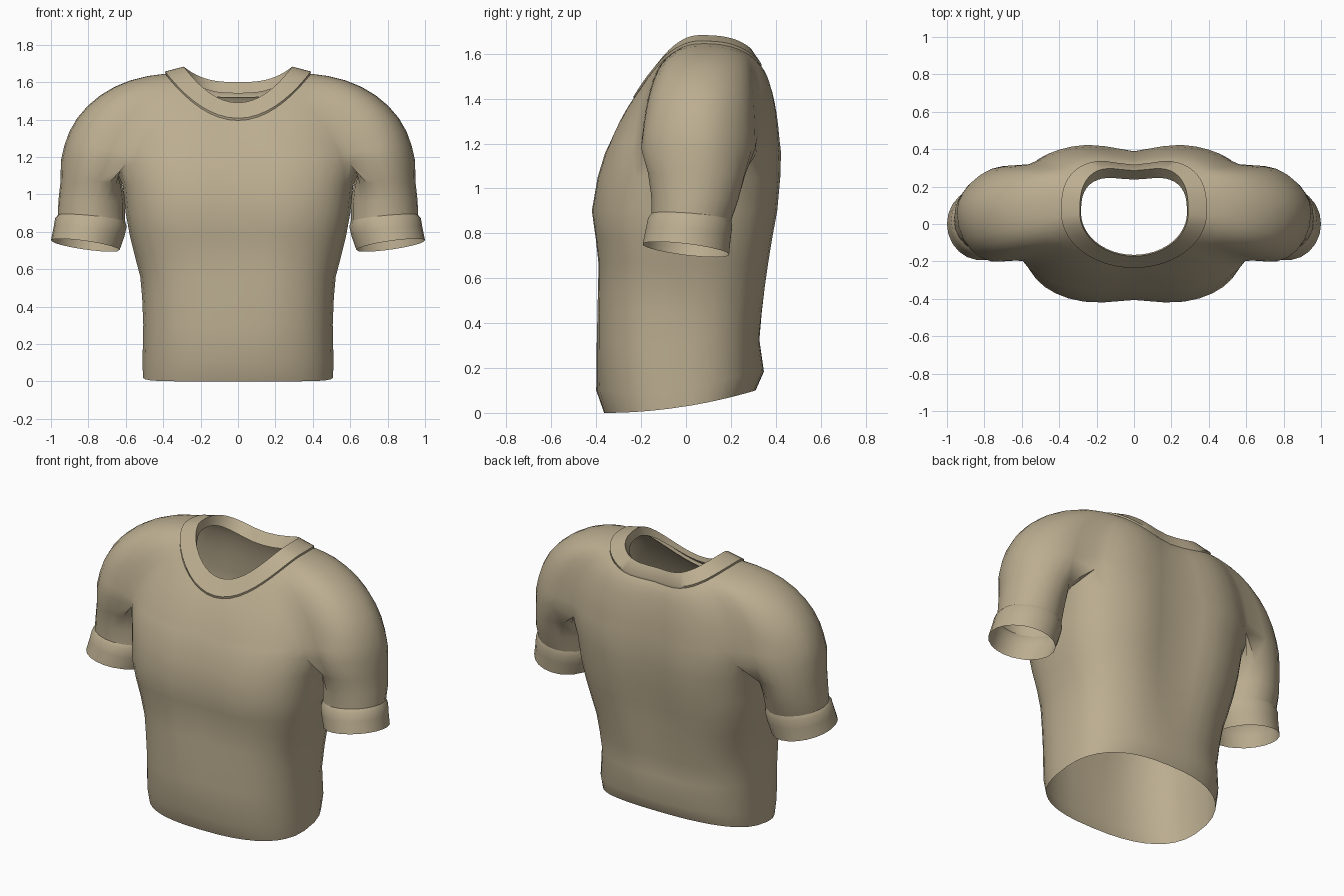
import bpy, bmesh
from math import sin, cos, pi, radians, exp
from mathutils import Vector

cube = bpy.data.objects.get("Cube")
if cube:
    bpy.data.objects.remove(cube)

cloth = bpy.data.materials.new("khaki_cloth")
cloth.use_nodes = True
KHAKI = (0.50, 0.42, 0.28, 1)
cloth.diffuse_color = KHAKI
cloth.node_tree.nodes["Principled BSDF"].inputs["Base Color"].default_value = KHAKI

FRONT, ARM, UNDER, BACK, ROWS = 7, 14, 6, 7, 9


def span(a, b, n):
    return [a + (b - a) * i / n for i in range(n + 1)]


def spow(v, e):
    return abs(v) ** e * (1 if v >= 0 else -1)


def mix(a, b, t):
    return a + (b - a) * t


def hollow(x, depth):
    """Shrink factor that dents the middle of the chest or back."""
    return 1 - depth * exp(-(x / 0.16) ** 2)


def skin(bm, rings, closed=False):
    """Bridge equal-length rings of vertices with quads."""
    for r, s in zip(rings, rings[1:]):
        n = len(r)
        for i in range(n if closed else n - 1):
            j = (i + 1) % n
            bm.faces.new([r[i], r[j], s[j], s[i]])


def finish(bm, name):
    """Turn a half mesh into a mirrored, smooth-shaded object."""
    bmesh.ops.recalc_face_normals(bm, faces=bm.faces)
    mesh = bpy.data.meshes.new(name)
    bm.to_mesh(mesh)
    bm.free()
    mesh.materials.append(cloth)
    ob = bpy.data.objects.new(name, mesh)
    bpy.context.collection.objects.link(ob)
    mod = ob.modifiers.new("mirror", "MIRROR")
    mod.use_clip = True
    bpy.ops.object.select_all(action="DESELECT")
    ob.select_set(True)
    bpy.context.view_layer.objects.active = ob
    bpy.ops.object.shade_smooth_by_angle(angle=radians(50))


# Torso outline: front centre, front armpit, back armpit, back centre
f_ang = span(-90, -26, FRONT)
u_ang = span(-26, 37, UNDER)
b_ang = span(37, 90, BACK)
torso_ang = f_ang + u_ang[1:] + b_ang[1:]


def torso_point(ang, z, w, yf, yb):
    a = radians(ang)
    # the chest is squarer and more hollow than the waist
    upper = min(1, max(0, (z - 0.2) / 0.6))
    power = mix(0.8, 0.7, upper)
    x = w * cos(a) ** power if abs(ang) < 90 else 0
    y = (yf + yb) / 2 + (yb - yf) / 2 * spow(sin(a), power)
    y *= hollow(x, upper * (0.11 if y > 0 else 0.06))
    # hem rises toward the back
    z += 0.1 * ((y + 0.365) / 0.675) ** 2 * max(0, 1 - z / 0.4)
    return Vector((x, y, z))


# Sleeve outline: outer arc from front to back armpit, then inner arc
a_ang = span(-115, 115, ARM)
sleeve_ang = a_ang + span(115, 245, UNDER)[1:-1]


def sleeve_point(ang, z, x0, x1, y0, y1, tilt):
    a = radians(ang)
    dx, dy = (x1 - x0) / 2 * cos(a), (y1 - y0) / 2 * sin(a)
    return Vector(((x0 + x1) / 2 + dx, (y0 + y1) / 2 + dy,
                   z + tilt * (0.14 * dx - 0.12 * dy)))


# Neck outline shared by the collar and the yoke
neck_ang = span(-90, -36, FRONT) + span(-36, 40, ARM)[1:] + span(40, 90, BACK)[1:]


def neck_point(ang, w, yf, yb, top, drop_f, drop_b):
    s, c = sin(radians(ang)), cos(radians(ang))
    mid = 0.06
    if s > 0:
        x = w * c ** 0.7 if ang < 90 else 0
        y = (mid + (yb - mid) * s ** 0.7) * hollow(x, 0.12 * s)
        return Vector((x, y, top - drop_b * s * s))
    return Vector((w * c if ang > -90 else 0, mid + (mid - yf) * s, top - drop_f * s * s))


COLLAR_EDGE = (0.39, -0.235, 0.36, 1.657, 0.25, 0.12)
CUFF_TOP = (0.872, 0.603, 0.963, -0.155, 0.203, 0.7)

# Shirt body: torso, yoke and sleeves in one surface
bm = bmesh.new()
new = bm.verts.new
levels = [(1.16, 0.645, -0.37, 0.437), (1.05, 0.618, -0.405, 0.435), (0.9, 0.602, -0.432, 0.422),
          (0.78, 0.58, -0.415, 0.4), (0.67, 0.553, -0.402, 0.382), (0.56, 0.524, -0.402, 0.366),
          (0.45, 0.514, -0.404, 0.35), (0.3, 0.508, -0.402, 0.333), (0.1, 0.512, -0.4, 0.347),
          (0.0, 0.51, -0.365, 0.31)]
torso = [[new(torso_point(a, *lv)) for a in torso_ang] for lv in levels]
top = torso[0]
under = top[FRONT:FRONT + UNDER + 1]
for i, v in enumerate(under):
    v.co.z -= 0.06 * sin(pi * i / UNDER)
skin(bm, torso)

# Chest ring that runs over the outside of the arms, tapering behind
arm = [new(sleeve_point(a, 1.18, 0.52, 0.947, -0.203, 0.33, 0)) for a in a_ang[1:-1]]
for v, a in zip(arm, a_ang[1:-1]):
    v.co.y -= 0.25 * max(0, v.co.x - 0.63) * max(0, sin(radians(a)))
chest = top[:FRONT + 1] + arm + top[FRONT + UNDER:]

# Yoke: straight over the breastbone, rounded over the shoulders
yoke = [chest]
neck = [neck_point(a, *COLLAR_EDGE) - Vector((0, 0, 0.012)) for a in neck_ang]
last = len(chest) - 1
for t in span(0, 1, ROWS)[1:]:
    ring = []
    for i, (v, n) in enumerate(zip(chest, neck)):
        if i < FRONT:
            bulge = mix(0.1, 0.6, i / FRONT)
        elif i <= FRONT + ARM:
            bulge = mix(0.6, 0.95, min(1, (i - FRONT) / 4))
        else:
            bulge = mix(0.7, 0.95, (last - i) / BACK)
        out = mix(1 - t, cos(t * pi / 2), bulge)
        up = mix(t, sin(t * pi / 2), bulge)
        p = n.lerp(v.co, out)
        p.z = mix(v.co.z, n.z, up)
        ring.append(new(p))
    yoke.append(ring)
skin(bm, yoke)

# Sleeves hang from the outer chest ring and the underarm
sleeve_levels = [(1.06, 0.608, 0.95, -0.172, 0.266, 0.2), (0.96, 0.603, 0.96, -0.157, 0.235, 0.4),
                 CUFF_TOP]
sleeve = [[under[0]] + arm + [under[-1]] + under[-2:0:-1]]
sleeve += [[new(sleeve_point(a, *lv)) for a in sleeve_ang] for lv in sleeve_levels]
skin(bm, sleeve, closed=True)

# Ease the surface where sleeves and torso meet
soft = [v for r in yoke[1:-1] for v in r if v.co.x > 0.02] + sleeve[1]
for _ in range(3):
    bmesh.ops.smooth_vert(bm, verts=soft, factor=0.3, use_axis_x=True,
                          use_axis_y=True, use_axis_z=True)
finish(bm, "shirt_body")

# Collar band: inner fold, top edge, outer edge, step down to the cloth
bm = bmesh.new()
collar = [(0.283, -0.165, 0.27, 1.63, 0.17, 0.09), (0.29, -0.172, 0.325, 1.683, 0.193, 0.083),
          COLLAR_EDGE, (0.386, -0.23, 0.355, 1.637, 0.25, 0.12)]
skin(bm, [[bm.verts.new(neck_point(a, *c)) for a in neck_ang] for c in collar])
finish(bm, "collar")

# Cuffs: band that flares from the sleeve end
bm = bmesh.new()
cuff = [CUFF_TOP, (0.85, 0.595, 0.978, -0.17, 0.208, 0.8),
        (0.8, 0.607, 0.986, -0.18, 0.201, 0.9), (0.728, 0.633, 1.0, -0.194, 0.194, 1)]
skin(bm, [[bm.verts.new(sleeve_point(a, *c)) for a in sleeve_ang] for c in cuff], closed=True)
finish(bm, "cuffs")
